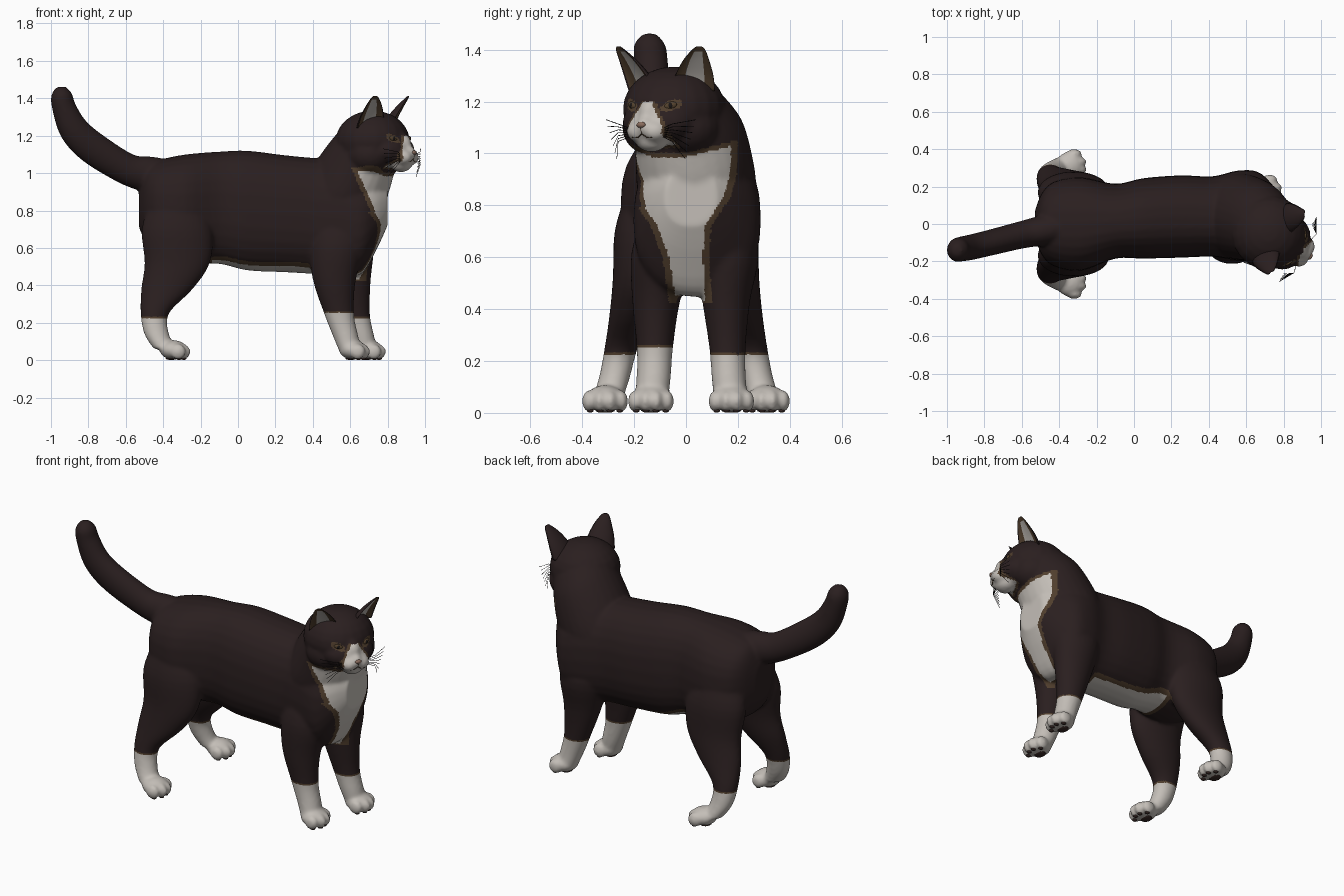
import bpy, bmesh, math
from mathutils import Vector, Matrix
from mathutils.bvhtree import BVHTree

if "Cube" in bpy.data.objects:
    bpy.data.objects.remove(bpy.data.objects["Cube"])

X, Y, Z = Vector((1, 0, 0)), Vector((0, 1, 0)), Vector((0, 0, 1))
# head frame: local x = facing direction, local y = the cat's left
HEAD = Matrix.Translation((0.72, -0.045, 1.17)) @ Matrix.Rotation(math.radians(-30), 4, 'Z')


def material(name, *rgb):
    m = bpy.data.materials.new(name)
    m.diffuse_color = (*rgb, 1)
    m.use_nodes = True
    m.node_tree.nodes["Principled BSDF"].inputs["Base Color"].default_value = m.diffuse_color
    return m


DARK = material("dark fur", 0.023, 0.0135, 0.0138)
WHITE = material("white fur", 0.55, 0.515, 0.475)
BROWN = material("brown fur edge", 0.08, 0.048, 0.026)
INNER = material("inner ear grey", 0.45, 0.42, 0.39)
EYE = material("eye brown", 0.09, 0.055, 0.027)
PAD = material("pad brown", 0.04, 0.022, 0.019)
NOSE = material("nose pink", 0.25, 0.15, 0.11)
BLACK = material("black", 0.01, 0.008, 0.008)


def finish(bm, name, *mats):
    bmesh.ops.recalc_face_normals(bm, faces=bm.faces[:])
    me = bpy.data.meshes.new(name)
    bm.to_mesh(me)
    bm.free()
    for m in mats:
        me.materials.append(m)
    me.shade_smooth()
    ob = bpy.data.objects.new(name, me)
    bpy.context.collection.objects.link(ob)
    return ob


def blend(rows, steps=4):
    """Catmull-Rom interpolation of rows of numbers."""
    out = []
    for i in range(len(rows) - 1):
        a, b, c, d = rows[max(i - 1, 0)], rows[i], rows[i + 1], rows[min(i + 2, len(rows) - 1)]
        for k in range(steps):
            t = k / steps
            out.append([q + 0.5 * t * (r - p + t * (2 * p - 5 * q + 4 * r - s + t * (3 * (q - r) + s - p)))
                        for p, q, r, s in zip(a, b, c, d)])
    return out + [list(rows[-1])]


def loft(bm, rows, U=Y, V=None, n=28, shape=lambda a: (math.cos(a), math.sin(a)), M=Matrix()):
    """Skin of rings; each row is centre x, y, z, radius along U, radius along V."""
    rows = blend(rows)
    rings, grid = [], []
    for i, (x, y, z, ru, rv) in enumerate(rows):
        t = Vector(rows[min(i + 1, len(rows) - 1)][:3]) - Vector(rows[max(i - 1, 0)][:3])
        v = V or t.cross(U).normalized()
        ring = []
        for k in range(n):
            a, b = shape(2 * math.pi * k / n)
            ring.append(bm.verts.new(M @ (Vector((x, y, z)) + U * ru * a + v * rv * b)))
        rings.append(ring)
    for r, q in zip(rings, rings[1:]):
        grid.append([bm.faces.new((r[k], r[(k + 1) % n], q[(k + 1) % n], q[k])) for k in range(n)])
    bm.faces.new(rings[0])
    bm.faces.new(rings[-1])
    return grid


def blob(bm, centre, radii, M=Matrix()):
    bmesh.ops.create_uvsphere(bm, u_segments=20, v_segments=12, radius=1,
                              matrix=M @ Matrix.Translation(centre) @ Matrix.Diagonal((*radii, 1)))


bm = bmesh.new()
# torso
loft(bm, [(-.53, 0, .82, .07, .11), (-.49, 0, .83, .17, .20), (-.42, 0, .82, .23, .25), (-.28, 0, .81, .25, .29),
          (-.1, .015, .815, .20, .30), (.05, .03, .80, .215, .32), (.25, .04, .783, .22, .313),
          (.42, .04, .77, .215, .31), (.55, .045, .76, .24, .31), (.66, .04, .74, .24, .28),
          (.74, .03, .79, .18, .20), (.80, .02, .83, .10, .11)], V=Z,
     shape=lambda a: tuple(math.copysign(abs(c) ** .85, c) for c in (math.cos(a), math.sin(a))))
# neck
loft(bm, [(.5, .04, .78, .21, .19), (.56, .04, .88, .23, .21), (.62, .03, .99, .225, .21),
          (.68, .01, 1.11, .21, .185), (.73, -.02, 1.19, .18, .165)], V=Vector((-.87, 0, .49)))
# tail
loft(bm, [(-.36, -.01, .95, .09, .12), (-.47, -.03, .99, .085, .10), (-.59, -.055, 1.02, .075, .085),
          (-.77, -.10, 1.13, .07, .088), (-.875, -.125, 1.23, .068, .08), (-.93, -.135, 1.35, .066, .064),
          (-.943, -.14, 1.42, .06, .056), (-.946, -.14, 1.462, .025, .025)])
# skull, cheeks, muzzle and chin
blob(bm, (0, 0, 0), (.20, .20, .165), HEAD)
blob(bm, (.12, 0, -.05), (.11, .15, .09), HEAD)
blob(bm, (.17, 0, -.02), (.065, .05, .07), HEAD)
blob(bm, (.205, 0, -.065), (.06, .04, .045), HEAD)
blob(bm, (.175, 0, -.12), (.06, .065, .045), HEAD)
for s in (-1, 1):
    blob(bm, (.20, s * .035, -.085), (.06, .052, .045), HEAD)
    blob(bm, (.02, s * .08, -.07), (.13, .12, .11), HEAD)
# legs and paws
paws = []
for s, dx, dy in ((-1, 0, .03), (1, .085, .01)):
    front = [(.54, .10, .80, .10, .14), (.53, .135, .62, .12, .15), (.515, .145, .43, .092, .115),
             (.54, .15, .25, .07, .08), (.575, .155, .13, .066, .068), (.60, .165, .05, .066, .06)]
    loft(bm, [(x + dx * min(1, (.9 - z) / .5), s * y + dy + .015 * (z > .5), z, u, v) for x, y, z, u, v in front], V=X)
    hind = [(-.33, .13, .85, .10, .14), (-.325, .165, .70, .11, .19), (-.325, .19, .52, .092, .175),
            (-.38, .215, .38, .08, .138), (-.445, .25, .25, .064, .076), (-.435, .275, .14, .06, .066),
            (-.39, .30, .06, .06, .06)]
    loft(bm, [(x, s * y, z, u, v) for x, y, z, u, v in hind], V=X)
    paws += [(.615 + dx, s * .165 + dy, .085), (-.345, s * .312, .08)]
for x, y, w in paws:
    blob(bm, (x, y, .055), (.075, w - .005, .052), )
    for k, fwd in ((-1.5, .025), (-.5, .05), (.5, .05), (1.5, .025)):
        blob(bm, (x + fwd, y + k * .042, .045), (.042, .026, .042))

# fuse everything into one smooth skin
raw = finish(bm, "raw_body")
mod = raw.modifiers.new("fuse", 'REMESH')
mod.mode, mod.voxel_size = 'VOXEL', .0095
mod = raw.modifiers.new("soften", 'SMOOTH')
mod.factor, mod.iterations = .5, 10
bpy.context.view_layer.update()
me = bpy.data.meshes.new_from_object(raw.evaluated_get(bpy.context.evaluated_depsgraph_get()))
bpy.data.objects.remove(raw)
me.name = "body"
body = bpy.data.objects.new("body", me)
bpy.context.collection.objects.link(body)
me.materials.clear()
for m in (DARK, WHITE, BROWN):
    me.materials.append(m)
me.shade_smooth()

# coat pattern: height, bib middle, bib half width
BIB = [(.40, .02, .055), (.60, .0, .065), (.72, -.02, .09), (.83, -.02, .165), (.92, -.045, .215), (1.2, -.04, .22)]


def bib(z):
    for (z0, c0, w0), (z1, c1, w1) in zip(BIB, BIB[1:]):
        if z <= z1:
            t = max(0, (z - z0) / (z1 - z0))
            return c0 + t * (c1 - c0), w0 + t * (w1 - w0)
    return BIB[-1][1:]


to_head = HEAD.inverted()
for p in me.polygons:
    x, y, z = p.center
    f, l, h = to_head @ p.center
    c, w = bib(z)
    back = .63 + .45 * (1.03 - z) if z > .8 else .734 - (.8 - z)
    top = .985 + .25 * max(0, y) + .4 * max(0, -.13 - y)
    d = max((((.255 if y < 0 else .22) if x > 0 else .225) - z) * 3,                 # socks
            min(w - abs(y - c), x - max(back, .6), (top - z) * 1.5, (z - .43) * 3),  # bib
            min(.105 - abs(y - .03), x + .14, .41 - x, .56 - z, z - .40, -p.normal.z - .3),  # belly
            2 * min(f - .12, .018 + max(0, .03 - h) * .6 - abs(l) if h < .03 else -1,
                    .075 - abs(l), h + .2))                                          # blaze
    eye = ((abs(l) - .088) / .034) ** 2 + ((h - .015 - .3 * (abs(l) - .088)) / .022) ** 2
    patch = f > .08 and eye < 1
    p.material_index = 1 if d > 0 else 2 if d > -.026 or patch else 0

# ears: curved shells, hollow towards the front
for s, name in ((-1, "right_ear"), (1, "left_ear")):
    bm = bmesh.new()
    yaw = math.radians(25 * s)
    side, out = Vector((-math.sin(yaw), math.cos(yaw), 0)), Vector((math.cos(yaw), math.sin(yaw), 0))
    grid = loft(bm, [(.055, s * .115, .07, .085, .06), (.075, s * .132, .13, .074, .052),
                     (.10, s * .155, .19, .050, .034), (.117, s * .176, .23, .025, .017),
                     (.12, s * .18, .243, .009, .006)], U=side, V=out, n=24,
                shape=lambda a: (math.cos(a), math.sin(a) * (-.45 if math.sin(a) > 0 else 1)), M=HEAD)
    for j, row in enumerate(grid):
        for k, face in enumerate(row[1:11], 1):
            face.material_index = 1 if 4 <= k <= 7 and j < 11 else 2
    finish(bm, name, DARK, INNER, BROWN)

# eyes, set on the face surface
tree = BVHTree.FromPolygons([v.co for v in me.vertices], [p.vertices[:] for p in me.polygons])
forward = HEAD.to_3x3() @ X


def on_face(l, h):
    hit = tree.ray_cast(HEAD @ Vector((.6, l, h)), -forward)[0]
    return to_head @ hit if hit else Vector((.2, l, h))


for s, name in ((-1, "right"), (1, "left")):
    q = on_face(s * .085, .015)
    turn = HEAD @ Matrix.Translation(q) @ Matrix.Rotation(s * .45, 4, 'Z') @ Matrix.Rotation(s * .25, 4, 'X')
    bm = bmesh.new()
    blob(bm, (0, 0, 0), (.008, .025, .014), turn)
    finish(bm, name + "_eye", EYE)
    bm = bmesh.new()
    blob(bm, (.004, 0, 0), (.006, .009, .011), turn)
    finish(bm, name + "_pupil", BLACK)

# nose
bm = bmesh.new()
blob(bm, on_face(0, -.06) - Vector((.004, 0, 0)), (.012, .019, .012), HEAD)
finish(bm, "nose", NOSE)

# paw pads
bm = bmesh.new()
for x, y, w in paws:
    blob(bm, (x - .012, y, .009), (.03, .038, .008))
    for k, fwd in ((-1.5, .03), (-.5, .055), (.5, .055), (1.5, .03)):
        blob(bm, (x + fwd, y + k * .038, .009), (.015, .013, .008))
finish(bm, "paw_pads", PAD)


# whiskers and mouth: thin curves in the head frame
def strands(name, lines, r, mat):
    cu = bpy.data.curves.new(name, 'CURVE')
    cu.dimensions, cu.bevel_depth, cu.bevel_resolution = '3D', r, 0
    for pts in lines:
        sp = cu.splines.new('POLY')
        sp.points.add(len(pts) - 1)
        for pt, co in zip(sp.points, pts):
            pt.co = (*(HEAD @ Vector(co)), 1)
    cu.materials.append(mat)
    bpy.context.collection.objects.link(bpy.data.objects.new(name, cu))


lines = []
for s in (-1, 1):
    for k in range(7):
        e = -.04 - .025 * k
        lines.append([(.21, s * .055, -.08 - .003 * k), (.225, s * .12, -.07 + (e + .07) * .45),
                      (.18, s * (.20 - .008 * k), e)])
strands("whiskers", lines, .0014, BLACK)
mouth = [[on_face(s * l, h) for l, h in ((0, -.072), (0, -.095), (.02, -.108), (.045, -.108))] for s in (-1, 1)]
strands("mouth", mouth, .0025, BROWN)
